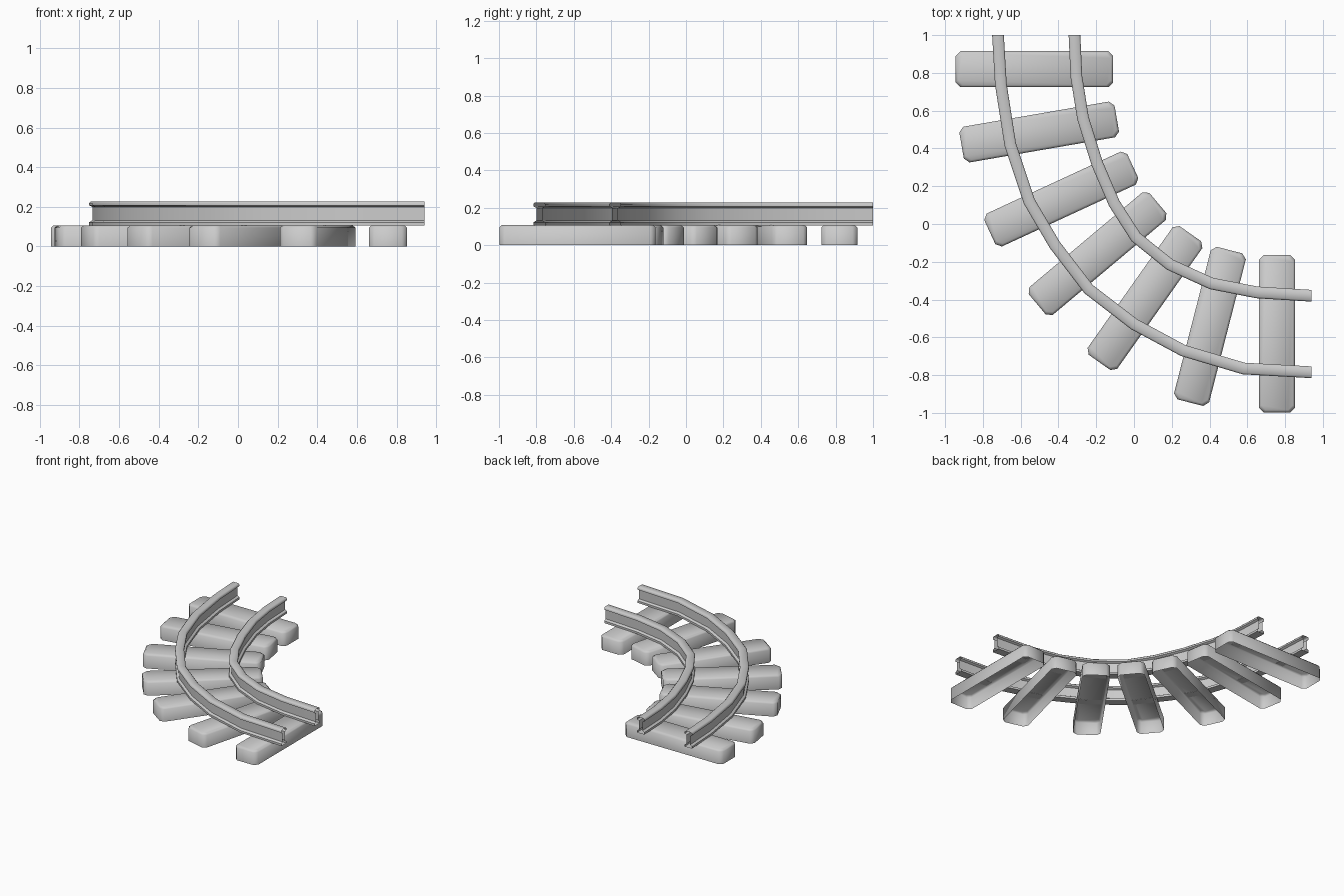
import bpy, bmesh
from math import radians
from mathutils import Vector

if "Cube" in bpy.data.objects:
    bpy.data.objects.remove(bpy.data.objects["Cube"])

TOP = 0.107


def finish(bm, name):
    bmesh.ops.recalc_face_normals(bm, faces=bm.faces[:])
    me = bpy.data.meshes.new(name)
    bm.to_mesh(me)
    bm.free()
    ob = bpy.data.objects.new(name, me)
    bpy.context.collection.objects.link(ob)
    bpy.ops.object.select_all(action='DESELECT')
    ob.select_set(True)
    bpy.context.view_layer.objects.active = ob
    bpy.ops.object.shade_smooth_by_angle(angle=radians(50))
    return ob


def bridge(bm, r, s):
    for i in range(len(r)):
        j = (i + 1) % len(r)
        bm.faces.new((r[i], r[j], s[j], s[i]))


# Sleeper: chamfered plank, bevelled top edge, open underneath
def sleeper(name, x, y, angle, length=0.834, width=0.192, c=0.026):
    def ring(z, inset):
        a, b = length / 2 - inset, width / 2 - inset
        pts = [(a, c - b), (a, b - c), (a - c, b), (c - a, b),
               (-a, b - c), (-a, c - b), (c - a, -b), (a - c, -b)]
        return [bm.verts.new((px, py, z)) for px, py in pts]
    bm = bmesh.new()
    rings = [ring(0, 0), ring(TOP - 0.012, 0), ring(TOP, 0.012)]
    for r, s in zip(rings, rings[1:]):
        bridge(bm, r, s)
    bm.faces.new(rings[-1])
    ob = finish(bm, name)
    ob.location = (x, y, 0)
    ob.rotation_euler.z = radians(angle)


# Rail: hollow I-beam profile swept along a bent path, open at both ends
HALF = [(0.031, 0.106), (0.031, 0.122), (0.015, 0.132),
        (0.015, 0.200), (0.031, 0.208), (0.031, 0.220), (0.023, 0.228)]
PROFILE = HALF + [(-u, z) for u, z in reversed(HALF)]


def rail(name, path):
    bm = bmesh.new()
    pts = [Vector(p) for p in path]
    rings = []
    for i, p in enumerate(pts):
        if i == 0:
            t = Vector((0, -1))      # ends are cut square to the axes
        elif i == len(pts) - 1:
            t = Vector((1, 0))
        else:
            t = ((p - pts[i - 1]).normalized() + (pts[i + 1] - p).normalized()).normalized()
        n = Vector((-t.y, t.x))
        rings.append([bm.verts.new((p.x + n.x * u, p.y + n.y * u, z)) for u, z in PROFILE])
    for r, s in zip(rings, rings[1:]):
        bridge(bm, r, s)
    finish(bm, name)


SLEEPERS = [(-0.527, 0.82, 0), (-0.502, 0.487, 9.8), (-0.385, 0.132, 24.8),
            (-0.193, -0.157, 40), (0.058, -0.392, 54.8),
            (0.402, -0.542, 75.6), (0.757, -0.58, 90)]
for n, s in enumerate(SLEEPERS, 1):
    sleeper(f"sleeper_{n}", *s)

rail("outer_rail", [(-0.72, 1.0), (-0.705, 0.74), (-0.655, 0.42), (-0.555, 0.12),
                    (-0.42, -0.11), (-0.24, -0.345), (0.0, -0.53), (0.26, -0.67),
                    (0.58, -0.765), (0.94, -0.785)])
rail("inner_rail", [(-0.315, 1.0), (-0.305, 0.78), (-0.27, 0.56), (-0.195, 0.32),
                    (-0.105, 0.11), (0.01, -0.07), (0.19, -0.215), (0.41, -0.315),
                    (0.65, -0.362), (0.94, -0.38)])
